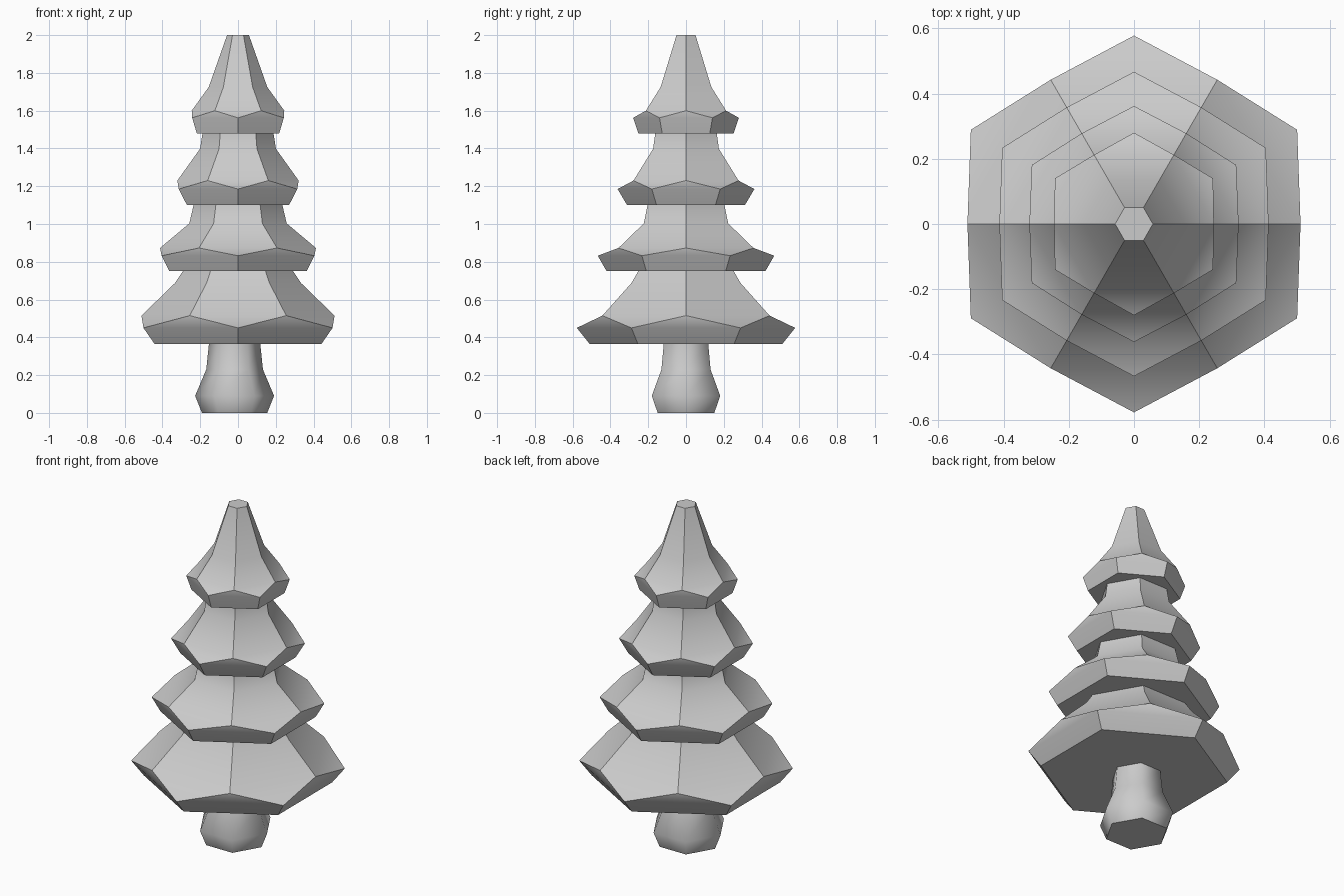
import bpy, bmesh
from math import radians, cos, sin

if "Cube" in bpy.data.objects:
    bpy.data.objects.remove(bpy.data.objects["Cube"])


def ring(bm, r, z, start=0, cx=0):
    """Six vertices on a circle, the first at the start angle in degrees."""
    return [bm.verts.new((cx + r * cos(radians(start + 60 * i)),
                          r * sin(radians(start + 60 * i)), z)) for i in range(6)]


def bridge(bm, low, high):
    for i in range(6):
        j = (i + 1) % 6
        bm.faces.new((low[i], low[j], high[j], high[i]))


def finish(bm, name, angle):
    bm.normal_update()
    mesh = bpy.data.meshes.new(name)
    bm.to_mesh(mesh)
    bm.free()
    obj = bpy.data.objects.new(name, mesh)
    bpy.context.collection.objects.link(obj)
    bpy.ops.object.select_all(action='DESELECT')
    obj.select_set(True)
    bpy.context.view_layer.objects.active = obj
    bpy.ops.object.shade_smooth_by_angle(angle=radians(angle))


def tier(name, bottom, tip, notch, shoulder, top, cap=False):
    """Foliage skirt: tips at 30 degrees, notches and ridges at 0; each (r, z)."""
    bm = bmesh.new()
    b, t = ring(bm, *bottom, 30), ring(bm, *tip, 30)
    n, s, u = ring(bm, *notch), ring(bm, *shoulder), ring(bm, *top)
    bm.faces.new(b[::-1])
    bridge(bm, b, t)
    for i in range(6):
        j = (i + 1) % 6
        bm.faces.new((t[i], t[j], n[j]))   # upper part of the rim
        bm.faces.new((n[i], t[i], n[j]))   # drooping tip
    bridge(bm, n, s)
    bridge(bm, s, u)
    if cap:
        bm.faces.new(u)
    finish(bm, name, 35)


# Foliage, from the bottom upwards
tier("foliage_bottom", (0.51, 0.365), (0.578, 0.45), (0.511, 0.515), (0.333, 0.688), (0.292, 0.75))
tier("foliage_lower", (0.42, 0.75), (0.467, 0.832), (0.413, 0.873), (0.258, 1.003), (0.235, 1.10))
tier("foliage_upper", (0.312, 1.10), (0.362, 1.185), (0.321, 1.23), (0.201, 1.398), (0.188, 1.48))
tier("foliage_top", (0.252, 1.48), (0.28, 1.562), (0.245, 1.60), (0.155, 1.725), (0.058, 2.0), True)

# Trunk with a bulging foot
bm = bmesh.new()
rings = [ring(bm, r, z, 0, -0.018) for r, z in
         ((0.173, 0), (0.209, 0.09), (0.15, 0.23), (0.136, 0.365))]
bm.faces.new(rings[0][::-1])
for low, high in zip(rings, rings[1:]):
    bridge(bm, low, high)
finish(bm, "trunk", 62)
